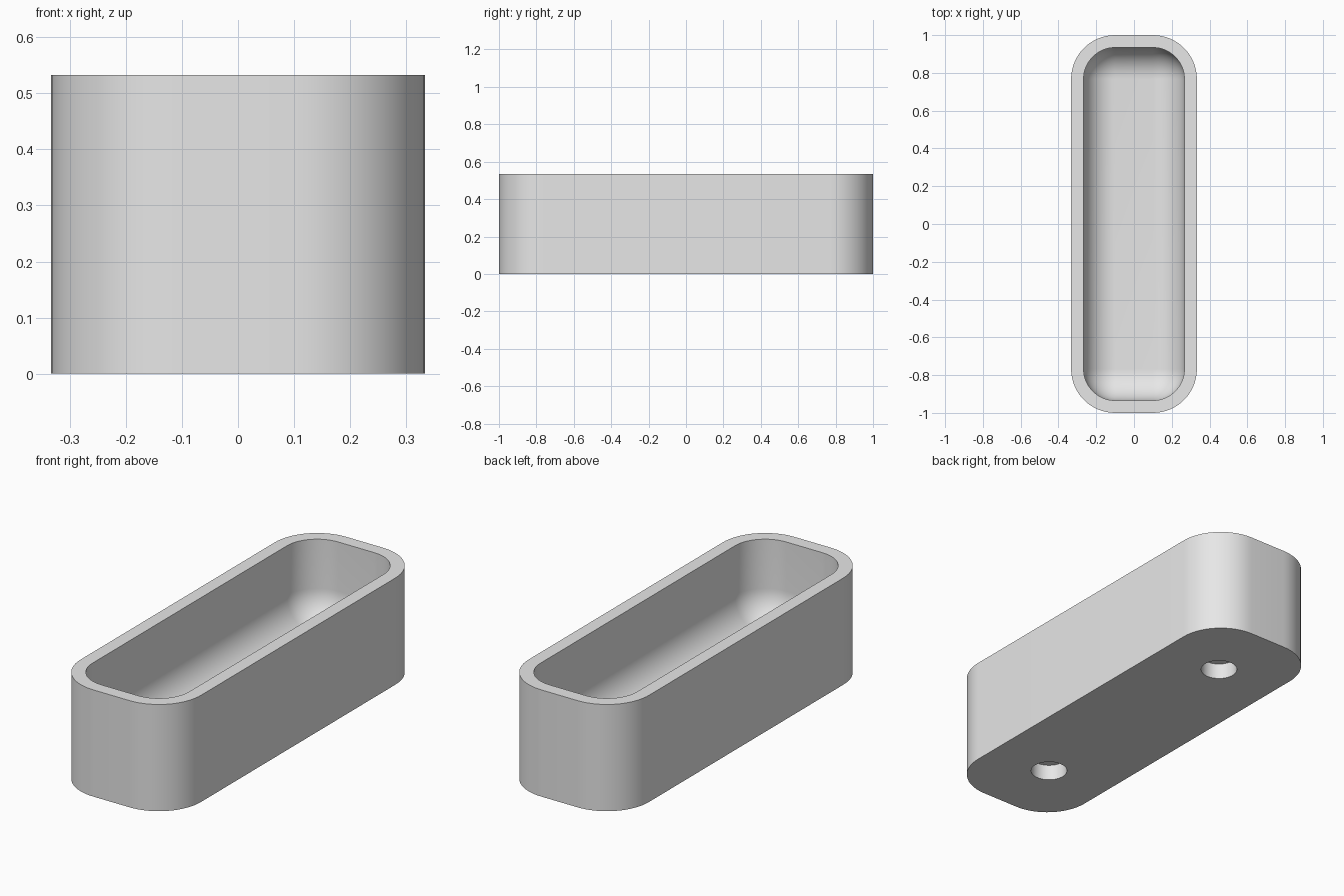
import bpy
import bmesh
from math import cos, sin, pi

cube = bpy.data.objects.get("Cube")
if cube:
    bpy.data.objects.remove(cube)

HEIGHT, FLOOR = 0.533, 0.12
CORNER_X, CORNER_Y = 0.1, 0.767      # centres shared by every corner arc
OUTER_R, INNER_R = 0.233, 0.167
HOLE_R, HOLE_DEPTH, HOLE_Y = 0.086, 0.08, 0.635
STEPS = 16

grey = bpy.data.materials.new("plain grey")
grey.use_nodes = True
grey.diffuse_color = (0.8, 0.8, 0.8, 1)
grey.node_tree.nodes["Principled BSDF"].inputs["Base Color"].default_value = (0.8, 0.8, 0.8, 1)


def ring(bm, radius, z):
    """Rounded rectangle of vertices at one height."""
    verts = []
    for k, (sx, sy) in enumerate([(1, 1), (-1, 1), (-1, -1), (1, -1)]):
        for i in range(STEPS + 1):
            a = (k + i / STEPS) * pi / 2
            verts.append(bm.verts.new((sx * CORNER_X + radius * cos(a),
                                       sy * CORNER_Y + radius * sin(a), z)))
    return verts


# Tray body: outer wall, rim, inner wall and rounded bowl floor
bm = bmesh.new()
sections = [(OUTER_R, 0), (OUTER_R, HEIGHT), (INNER_R, HEIGHT)]
for i in range(STEPS + 1):
    a = i / STEPS * pi / 2
    sections.append((INNER_R * cos(a), FLOOR + INNER_R * (1 - sin(a))))
rings = [ring(bm, r, z) for r, z in sections]
for low, high in zip(rings, rings[1:]):
    for i in range(len(low)):
        j = (i + 1) % len(low)
        bm.faces.new((low[i], low[j], high[j], high[i]))
bm.faces.new(rings[0][::-1])
bm.faces.new(rings[-1])
bmesh.ops.remove_doubles(bm, verts=bm.verts, dist=0.0001)
bmesh.ops.recalc_face_normals(bm, faces=bm.faces)
mesh = bpy.data.meshes.new("tray")
bm.to_mesh(mesh)
bm.free()
mesh.materials.append(grey)
tray = bpy.data.objects.new("tray", mesh)
bpy.context.collection.objects.link(tray)

# Two blind round holes in the underside
for side in (-1, 1):
    bpy.ops.mesh.primitive_cylinder_add(vertices=48, radius=HOLE_R, depth=2 * HOLE_DEPTH,
                                        location=(0, side * HOLE_Y, 0))
    cutter = bpy.context.object
    cutter.name = "hole_cutter"
    cutter.hide_render = True
    cutter.data.materials.append(grey)
    cut = tray.modifiers.new("hole", "BOOLEAN")
    cut.operation = "DIFFERENCE"
    cut.solver = "EXACT"
    cut.object = cutter
    bpy.ops.object.select_all(action="DESELECT")
    tray.select_set(True)
    bpy.context.view_layer.objects.active = tray
    bpy.ops.object.modifier_apply(modifier=cut.name)
    bpy.data.objects.remove(cutter)

bpy.ops.object.shade_smooth_by_angle(angle=pi / 6)
